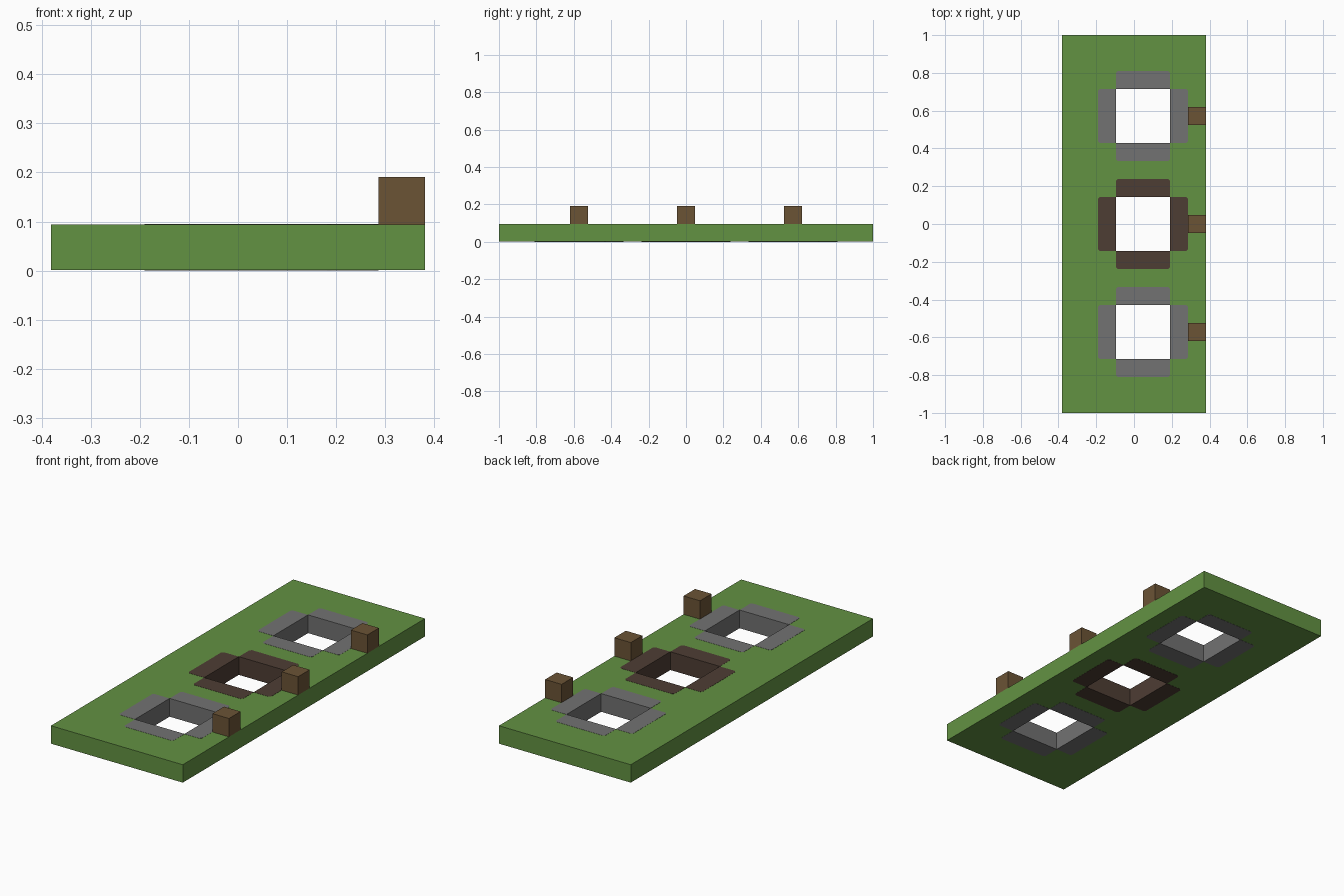
import bpy, bmesh
from mathutils import Matrix

U = 2 / 21            # one block
LIFT = 0.0008         # rims stand this far proud of the turf
ROWS = (-6, 0, 6)     # centre of each opening, in blocks
HOLE_X = 0.5          # openings sit slightly to the left of the middle

cube = bpy.data.objects.get("Cube")
if cube:
    bpy.data.objects.remove(cube, do_unlink=True)


def material(name, rgb):
    m = bpy.data.materials.new(name)
    m.use_nodes = True
    m.diffuse_color = (*rgb, 1)
    m.node_tree.nodes["Principled BSDF"].inputs["Base Color"].default_value = (*rgb, 1)
    return m


green = material("grass green", (0.124, 0.287, 0.055))
grey = material("stone grey", (0.168, 0.168, 0.168))
dark = material("dark brown", (0.076, 0.047, 0.034))
wood = material("wood brown", (0.147, 0.087, 0.036))


def finish(name, bm, mat):
    bmesh.ops.recalc_face_normals(bm, faces=bm.faces)
    mesh = bpy.data.meshes.new(name)
    bm.to_mesh(mesh)
    bm.free()
    mesh.materials.append(mat)
    obj = bpy.data.objects.new(name, mesh)
    bpy.context.collection.objects.link(obj)


def extrude_up(bm, height):
    res = bmesh.ops.extrude_face_region(bm, geom=bm.faces[:])
    verts = [v for v in res["geom"] if isinstance(v, bmesh.types.BMVert)]
    bmesh.ops.translate(bm, verts=verts, vec=(0, 0, height))


# Turf slab: a grid of cells, leaving out the openings (cut to mid-rim)
def slab():
    bm = bmesh.new()
    xs = [-4, HOLE_X - 2, HOLE_X + 2, 4]
    ys = [-10.5] + [r + s for r in ROWS for s in (-2, 2)] + [10.5]
    grid = [[bm.verts.new((x * U, y * U, LIFT)) for x in xs] for y in ys]
    for j in range(len(ys) - 1):
        for i in range(len(xs) - 1):
            if not (i == 1 and j % 2 == 1):
                bm.faces.new((grid[j][i], grid[j][i + 1],
                              grid[j + 1][i + 1], grid[j + 1][i]))
    extrude_up(bm, U - 2 * LIFT)
    # fill the four corner cells between the rim bars
    h = U - 2 * LIFT
    for r in ROWS:
        for sx in (-1, 1):
            for sy in (-1, 1):
                m = Matrix.Translation(((HOLE_X + sx * 1.75) * U, (r + sy * 1.75) * U, U / 2))
                bmesh.ops.create_cube(bm, size=1, matrix=m @ Matrix.Diagonal((U / 2, U / 2, h, 1)))
    finish("turf_slab", bm, green)


# Rim: four bars with clipped outer corners around one opening
def rim(name, row, mat):
    bm = bmesh.new()
    c = 0.1
    outline = [(-1.5, 1.5), (1.5, 1.5), (1.5, 2.5 - c), (1.5 - c, 2.5),
               (c - 1.5, 2.5), (-1.5, 2.5 - c)]
    for turn in ((1, 0), (0, 1), (-1, 0), (0, -1)):
        a, b = turn
        bm.faces.new([bm.verts.new(((HOLE_X + a * x - b * y) * U,
                                    (row + b * x + a * y) * U, 0))
                      for x, y in outline])
    extrude_up(bm, U)
    finish(name, bm, mat)


# Wooden block at the edge beside each opening
def block(name, row):
    bm = bmesh.new()
    bmesh.ops.create_cube(bm, size=U, matrix=Matrix.Translation((3.5 * U, row * U, 1.5 * U)))
    bmesh.ops.translate(bm, verts=[v for v in bm.verts if v.co.z < 1.5 * U], vec=(0, 0, -LIFT))
    finish(name, bm, wood)


slab()
for place, row in zip(("front", "middle", "back"), ROWS):
    rim(place + "_rim", row, grey if row else dark)
    block(place + "_block", row)
